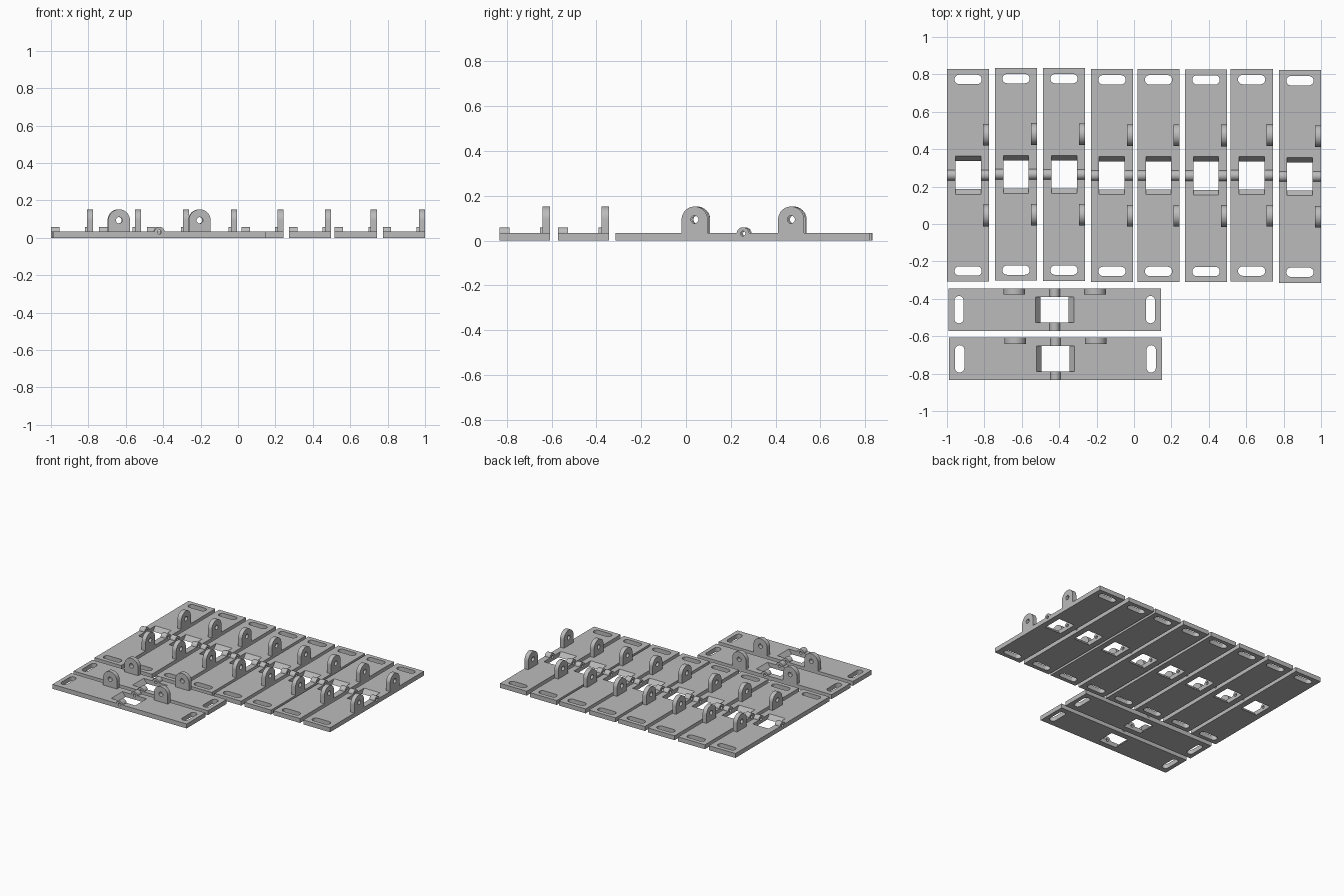
import bpy, math
from math import pi, sin, cos

if "Cube" in bpy.data.objects:
    bpy.data.objects.remove(bpy.data.objects["Cube"])

HW, HL, T = 0.113, 0.5685, 0.034      # half width, half length, thickness of a plate
PIN_Z, PIN_R, BORE_R = 0.031, 0.028, 0.011
LUG_Y, LUG_Z, LUG_R, LUG_HOLE, LUG_T = 0.2155, 0.094, 0.058, 0.017, 0.033

grey = bpy.data.materials.new("plain_grey")
grey.diffuse_color = (0.5, 0.5, 0.5, 1)
grey.use_nodes = True
grey.node_tree.nodes["Principled BSDF"].inputs["Base Color"].default_value = grey.diffuse_color
helpers = []


def arc(cx, cy, r, a0, a1, n):
    return [(cx + r * cos(a0 + (a1 - a0) * i / n), cy + r * sin(a0 + (a1 - a0) * i / n))
            for i in range(n + 1)]


def prism(name, profile, lo, hi, axis):
    """Extrude a closed profile along z (profile in xy) or x (profile in yz)."""
    n = len(profile)
    place = (lambda p, d: (p[0], p[1], d)) if axis == 'z' else (lambda p, d: (d, p[0], p[1]))
    verts = [place(p, lo) for p in profile] + [place(p, hi) for p in profile]
    faces = [tuple(reversed(range(n))), tuple(range(n, 2 * n))]
    faces += [(i, (i + 1) % n, n + (i + 1) % n, n + i) for i in range(n)]
    me = bpy.data.meshes.new(name)
    me.from_pydata(verts, [], faces)
    me.materials.append(grey)
    ob = bpy.data.objects.new(name, me)
    bpy.context.collection.objects.link(ob)
    ob.hide_render = True
    helpers.append(ob)
    return ob


def boolean(ob, other, op):
    m = ob.modifiers.new(op.lower(), 'BOOLEAN')
    m.object, m.operation, m.solver = other, op, 'EXACT'


def rod(name, y, z, r, x0, x1, n=32):
    return prism(name, arc(y, z, r, 0, 2 * pi, n)[:-1], x0, x1, 'x')


def slot(y):
    h, r = 0.073, 0.025
    profile = arc(h - r, y, r, -pi / 2, pi / 2, 10) + arc(r - h, y, r, pi / 2, 1.5 * pi, 10)
    return prism("slot_cutter", profile, -0.1, 0.1, 'z')


# base plate with a hinge rod across it, slots, a flared window and a bore
plate = prism("base_plate", [(-HW, -HL), (HW, -HL), (HW, HL), (-HW, HL)], 0, T, 'z')
boolean(plate, rod("hinge_rod", 0, PIN_Z, PIN_R, -HW, HW), 'UNION')
for s in (-1, 1):
    boolean(plate, slot(s * 0.512), 'DIFFERENCE')
window = [(-0.075, -0.05), (0.075, -0.05), (0.075, 0), (0.102, T), (0.102, 0.1),
          (-0.102, 0.1), (-0.102, T), (-0.075, 0)]
boolean(plate, prism("window_cutter", window, -0.068, 0.068, 'x'), 'DIFFERENCE')
boolean(plate, rod("bore_cutter", 0, PIN_Z, BORE_R, -0.2, 0.2, 24), 'DIFFERENCE')

# upright lug with a rounded top and a hole
lug_profile = [(-LUG_R, T), (LUG_R, T)] + arc(0, LUG_Z, LUG_R, 0, pi, 24)
lug = prism("lug", lug_profile, HW - LUG_T, HW, 'x')
boolean(lug, rod("lug_hole_cutter", 0, LUG_Z, LUG_HOLE, 0, 0.2, 24), 'DIFFERENCE')

# bake the two parts into reusable meshes
bpy.context.view_layer.update()
dg = bpy.context.evaluated_depsgraph_get()
plate_mesh = bpy.data.meshes.new_from_object(plate.evaluated_get(dg))
lug_mesh = bpy.data.meshes.new_from_object(lug.evaluated_get(dg))
for ob in helpers:
    bpy.data.objects.remove(ob, do_unlink=True)
for me in (plate_mesh, lug_mesh):
    me.materials.clear()
    me.materials.append(grey)
    me.polygons.foreach_set("material_index", [0] * len(me.polygons))

# plate layout: x, y, turn
layout = [(-0.887, 0.261, 0), (-0.631, 0.2655, 0), (-0.374, 0.265, 0), (-0.118, 0.259, 0),
          (0.131, 0.259, 0), (0.385, 0.258, 0), (0.629, 0.260, 0), (0.887, 0.254, 0),
          (-0.424, -0.458, pi / 2), (-0.420, -0.721, pi / 2)]


def add(name, me, x, y, turn):
    ob = bpy.data.objects.new(name, me)
    bpy.context.collection.objects.link(ob)
    ob.location, ob.rotation_euler = (x, y, 0), (0, 0, turn)
    return ob


made = []
for i, (x, y, turn) in enumerate(layout, 1):
    made.append(add(f"base_plate_{i}", plate_mesh, x, y, turn))
    for side, s in (("back", 1), ("front", -1)):
        off = s * LUG_Y
        made.append(add(f"{side}_lug_{i}", lug_mesh,
                        x - off * sin(turn), y + off * cos(turn), turn))

# smooth the curved walls, keep the edges sharp
for ob in made[:2]:
    bpy.ops.object.select_all(action='DESELECT')
    ob.select_set(True)
    bpy.context.view_layer.objects.active = ob
    bpy.ops.object.shade_smooth_by_angle(angle=math.radians(30))
